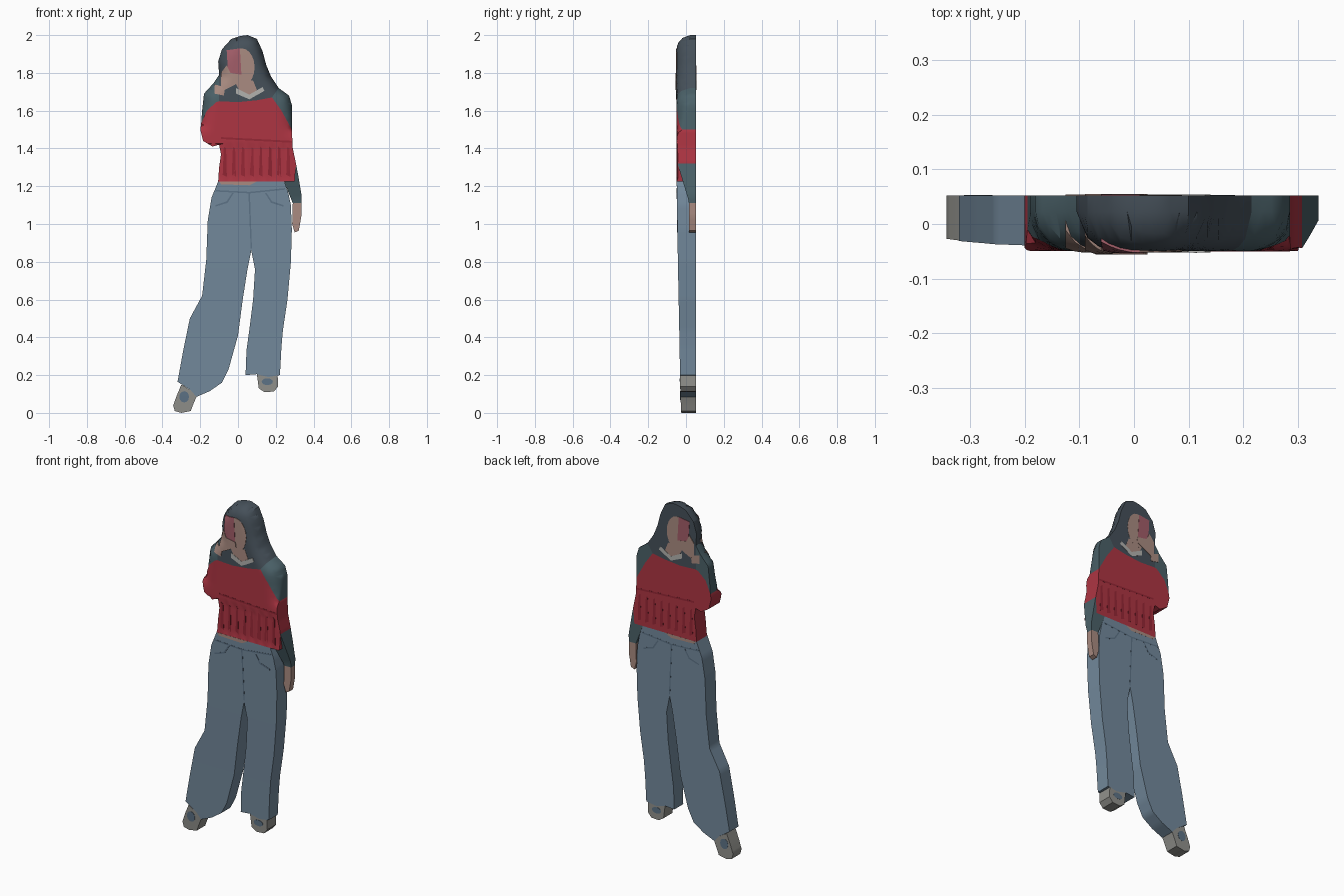
import bpy, bmesh, math
from mathutils import Vector
from mathutils.geometry import delaunay_2d_cdt, intersect_point_line

if "Cube" in bpy.data.objects:
    bpy.data.objects.remove(bpy.data.objects["Cube"])

BACK, STEP = 0.052, 0.02
JEANS, DENIM = (.17, .25, .33, 1), (.11, .17, .24, 1)
HAIR, TEAL = (.06, .08, .10, 1), (.07, .12, .14, 1)
RED, DARK_RED = (.42, .035, .055, 1), (.30, .02, .035, 1)
SKIN, PINK = (.40, .26, .22, 1), (.36, .11, .14, 1)
PALE, SOLE = (.45, .45, .43, 1), (.28, .28, .26, 1)

# Upper silhouette, left sleeve over the head to the right sleeve
RIM = [(-.195, 1.53), (-.19, 1.6), (-.18, 1.69), (-.13, 1.745), (-.1, 1.79),
       (-.105, 1.86), (-.085, 1.925), (-.035, 1.98), (.01, 1.995), (.05, 2.0),
       (.10, 1.98), (.13, 1.915), (.15, 1.84), (.175, 1.78), (.215, 1.72),
       (.27, 1.68), (.285, 1.63), (.285, 1.5)]
YOKE = [(-.115, 1.645), (-.1, 1.65), (0, 1.645), (.1, 1.655), (.18, 1.67)]
DEPTHS = [(0, -.025), (.1, -.03), (.4, -.035), (.8, -.043), (1.2, -.049), (2.1, -.05)]


def relief(x, z):
    """Front surface: slanted legs, rounded head and shoulders, ruffled hem."""
    y = DEPTHS[-1][1]
    for (z0, y0), (z1, y1) in zip(DEPTHS, DEPTHS[1:]):
        if z0 <= z <= z1:
            y = y0 + (y1 - y0) * (z - z0) / (z1 - z0)
    if z > 1.42:
        p, d = Vector((x, z, 0)), 1
        for a, b in zip(RIM, RIM[1:]):
            a, b = Vector((*a, 0)), Vector((*b, 0))
            q, t = intersect_point_line(p, a, b)
            q = a if t < 0 else b if t > 1 else q
            d = min(d, (p - q).length)
        u = 1 - min(1, d / .075)
        y += .072 * (1 - math.sqrt(max(0, 1 - u * u))) * min(1, (z - 1.42) / .2)
    elif z > 1.23:
        y += .003 * (1 + math.sin(x * 110))
    return y


def sleeve_relief(x, z):
    """The hanging arm recedes towards the hand."""
    return -.045 + .06 * min(1, max(0, (1.32 - z) / .2))


def slab(name, outline, colour, front=relief, pad=0.0):
    """Fill an outline with a fine relief surface and give it a flat back."""
    if sum(a[0] * b[1] - b[0] * a[1] for a, b in zip(outline, outline[1:] + outline[:1])) < 0:
        outline = outline[::-1]
    pts = []
    for a, b in zip(outline, outline[1:] + outline[:1]):
        a, b = Vector(a), Vector(b)
        n = max(1, round((b - a).length / STEP))
        pts += [a.lerp(b, i / n) for i in range(n)]
    count = len(pts)
    xs, zs = [p.x for p in pts], [p.y for p in pts]
    for i in range(1, int((max(xs) - min(xs)) / STEP) + 1):
        for j in range(1, int((max(zs) - min(zs)) / STEP) + 1):
            pts.append(Vector((min(xs) + i * STEP, min(zs) + j * STEP)))
    verts, _, faces, *_ = delaunay_2d_cdt(pts, [], [list(range(count))], 1, 1e-5)
    bm = bmesh.new()
    used = sorted({i for f in faces for i in f})
    fv = {i: bm.verts.new((verts[i].x, front(*verts[i]) - pad, verts[i].y)) for i in used}
    bv = {i: bm.verts.new((verts[i].x, BACK + pad / 2, verts[i].y)) for i in used}
    edges = {(f[k - 1], f[k]) for f in faces for k in range(len(f))}
    for f in faces:
        bm.faces.new([fv[i] for i in f])
        bm.faces.new([bv[i] for i in reversed(f)])
    for a, b in edges:
        if (b, a) not in edges:
            bm.faces.new((fv[b], fv[a], bv[a], bv[b]))
    bmesh.ops.recalc_face_normals(bm, faces=bm.faces)
    mesh = bpy.data.meshes.new(name)
    bm.to_mesh(mesh)
    bm.free()
    obj = bpy.data.objects.new(name, mesh)
    bpy.context.collection.objects.link(obj)
    key = "colour_%02d_%02d_%02d" % tuple(int(c * 99) for c in colour[:3])
    mat = bpy.data.materials.get(key) or bpy.data.materials.new(key)
    mat.diffuse_color = colour
    mat.use_nodes = True
    mat.node_tree.nodes["Principled BSDF"].inputs["Base Color"].default_value = mat.diffuse_color
    mesh.materials.append(mat)
    bpy.ops.object.select_all(action='DESELECT')
    obj.select_set(True)
    bpy.context.view_layer.objects.active = obj
    bpy.ops.object.shade_smooth_by_angle(angle=math.radians(40))
    return obj


def oval(cx, cz, rx, rz, n=20):
    return [(cx + rx * math.cos(2 * math.pi * i / n), cz + rz * math.sin(2 * math.pi * i / n))
            for i in range(n)]


# Head with long hair, and shoulders
slab("hair", RIM[4:15] + YOKE[:0:-1], HAIR)
slab("left_shoulder", RIM[:5] + [YOKE[1], YOKE[0], (-.165, 1.6)], TEAL)
slab("right_shoulder", RIM[14:] + [(.23, 1.6), YOKE[-1]], TEAL)

# Face, neck, collar, phone and raised hand
slab("neck", [(-.02, 1.76), (.08, 1.76), (.10, 1.71), (.06, 1.67), (.01, 1.70)], SKIN, pad=.001)
slab("face", oval(.02, 1.83, .068, .1), SKIN, pad=.002)
slab("collar", [(-.01, 1.72), (.06, 1.685), (.13, 1.725), (.14, 1.705), (.06, 1.66), (-.01, 1.69)],
     PALE, pad=.003)
slab("phone", [(-.06, 1.92), (.01, 1.93), (.02, 1.76), (-.05, 1.75)], PINK, pad=.004)
slab("raised_hand", [(-.09, 1.80), (-.06, 1.84), (-.04, 1.80), (.02, 1.79), (.025, 1.76),
                     (-.03, 1.73), (-.07, 1.71), (-.09, 1.73)], SKIN, pad=.006)
slab("raised_cuff", [(-.125, 1.74), (-.09, 1.73), (-.07, 1.71), (-.075, 1.68), (-.125, 1.69)],
     SKIN, pad=.003)

# Shirt with ruffle
slab("shirt", [RIM[0], (-.165, 1.6)] + YOKE + [(.23, 1.6), (.285, 1.5), (.29, 1.4), (.307, 1.32),
     (.30, 1.225), (-.105, 1.225), (-.1, 1.3), (-.09, 1.37), (-.1, 1.42), (-.135, 1.41),
     (-.185, 1.44), (-.2, 1.5)], RED)
slab("ruffle_seam", [(-.09, 1.46), (.1, 1.45), (.285, 1.44), (.285, 1.43), (.1, 1.44), (-.09, 1.45)],
     DARK_RED, pad=.001)
for i in range(8):
    x = -.075 + i * .048
    slab("ruffle_fold", [(x, 1.41), (x + .012, 1.40), (x + .016, 1.25), (x - .006, 1.26)],
         DARK_RED, pad=.001)

# Lowered arm
slab("right_sleeve", [(.307, 1.32), (.32, 1.25), (.337, 1.15), (.335, 1.11), (.29, 1.11),
                      (.27, 1.16), (.245, 1.225), (.30, 1.225)], TEAL, sleeve_relief)
slab("right_hand", [(.335, 1.11), (.335, 1.04), (.322, .965), (.30, .955), (.287, 1.0),
                    (.29, 1.11)], SKIN, sleeve_relief)

# Wide jeans
slab("jeans", [(-.105, 1.225), (.245, 1.225), (.265, 1.17), (.28, 1.1), (.285, .97), (.28, .8),
     (.262, .6), (.238, .44), (.23, .35), (.222, .2), (.16, .19), (.1, .205), (.04, .2),
     (.045, .33), (.06, .44), (.08, .6), (.09, .76), (.07, .86), (.05, .76), (.025, .6),
     (0, .41), (-.05, .23), (-.085, .16), (-.15, .115), (-.22, .085), (-.25, .12), (-.32, .165),
     (-.29, .33), (-.255, .5), (-.19, .62), (-.168, .81), (-.16, 1.02), (-.14, 1.14)], JEANS)
slab("waist_skin", [(-.1, 1.225), (.1, 1.225), (.06, 1.205), (-.09, 1.21)], SKIN, pad=.001)
slab("waistband_seam", [(-.12, 1.18), (.06, 1.17), (.25, 1.19), (.25, 1.182), (.06, 1.162),
                        (-.12, 1.172)], DENIM, pad=.001)
slab("fly_seam", [(.055, 1.165), (.063, 1.165), (.074, .87), (.067, .87)], DENIM, pad=.001)
for s in (-1, 1):
    slab("pocket_seam", [(.06 + s * x, z) for x, z in
         ((.09, 1.165), (.12, 1.12), (.18, 1.10), (.18, 1.092), (.115, 1.112), (.082, 1.165))],
         DENIM, pad=.001)

# Shoes
slab("right_shoe", [(.1, .205), (.16, .19), (.21, .2), (.212, .14), (.19, .113), (.14, .11),
                    (.11, .13)], SOLE)
slab("left_shoe", [(-.22, .085), (-.25, .12), (-.3, .15), (-.325, .09), (-.343, .04), (-.335, .01),
                   (-.30, 0), (-.25, .01), (-.235, .05)], SOLE)
slab("right_toe_cap", oval(.155, .165, .03, .018, 12), DENIM, pad=.002)
slab("left_toe_cap", oval(-.285, .085, .026, .03, 12), DENIM, pad=.002)
